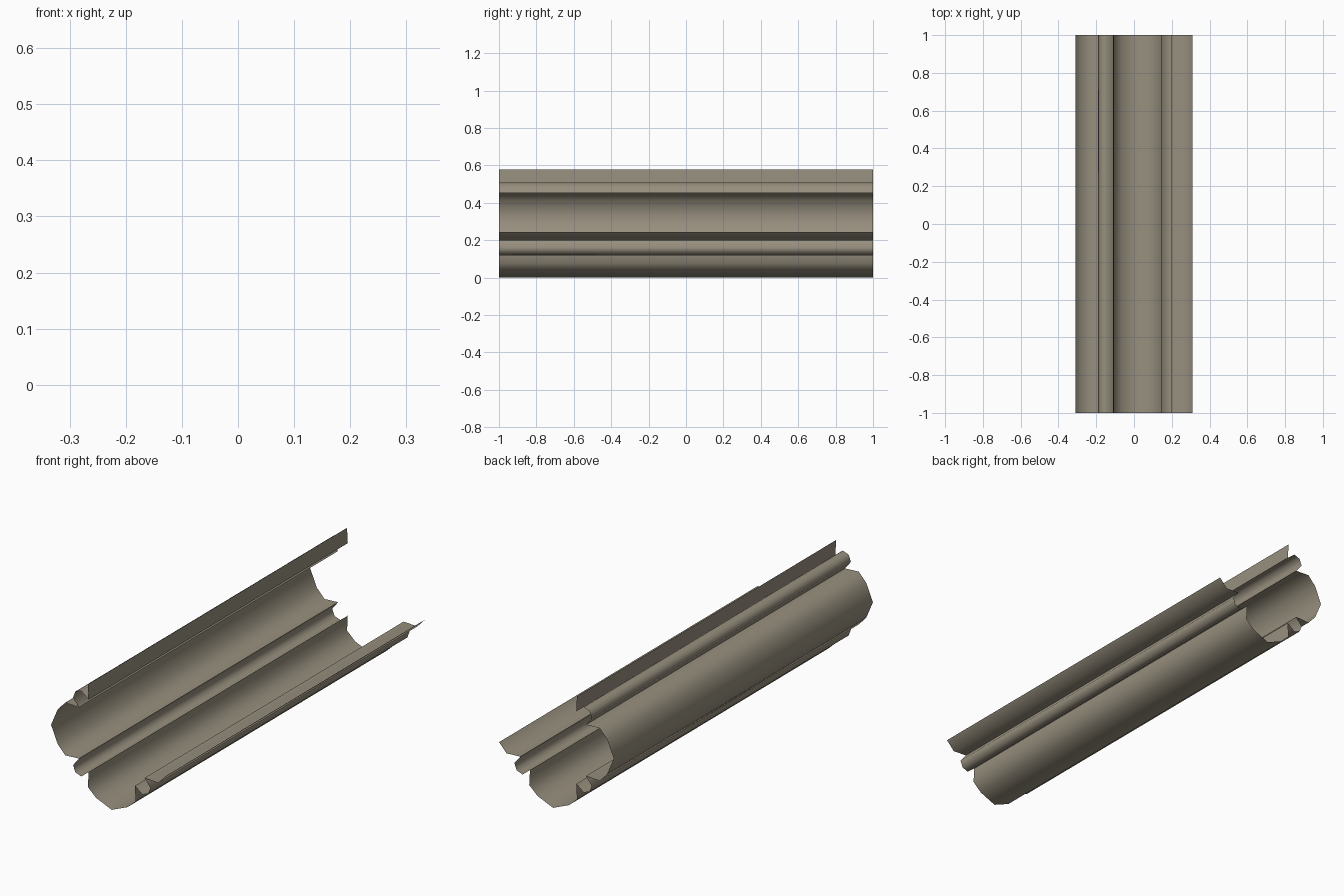
import bpy
import math

if "Cube" in bpy.data.objects:
    bpy.data.objects.remove(bpy.data.objects["Cube"])

# Centre of the four-fold clover cross-section (x, z)
CX, CZ = 0.018, 0.328

# One quarter of the section, relative to the centre:
# bottom lobe from left to right, then the small corner bead
half = [(-0.125, -0.177), (-0.129, -0.251), (-0.085, -0.292)]
lobe = half + [(0.0, -0.328)] + [(-x, z) for x, z in reversed(half)]
bead = [(0.165, -0.209), (0.197, -0.197), (0.209, -0.165)]
quarter = lobe + bead


def turned(points, deg):
    a = math.radians(deg)
    c, s = math.cos(a), math.sin(a)
    return [(x * c - z * s, x * s + z * c) for x, z in points]


# Full loop in order top, left, bottom, right; keep only the open channel part
loop = []
for deg in (180, 270, 0, 90):
    loop += turned(quarter, deg)
profile = [(CX + x, CZ + z) for x, z in loop[5:33]]
low = min(z for x, z in profile)

# Extrude the sheet along y
n = len(profile)
verts = [(x, y, z - low) for y in (-1, 1) for x, z in profile]
faces = [(i, i + 1, n + i + 1, n + i) for i in range(n - 1)]
mesh = bpy.data.meshes.new("fluted_channel")
mesh.from_pydata(verts, [], faces)
channel = bpy.data.objects.new("fluted_channel", mesh)
bpy.context.collection.objects.link(channel)

# Stone colour
stone = bpy.data.materials.new("warm grey stone")
stone.diffuse_color = (0.31, 0.275, 0.21, 1)
stone.use_nodes = True
stone.node_tree.nodes["Principled BSDF"].inputs["Base Color"].default_value = stone.diffuse_color
mesh.materials.append(stone)

# Smooth lobes, sharp creases at the beads
bpy.context.view_layer.objects.active = channel
channel.select_set(True)
bpy.ops.object.shade_smooth_by_angle(angle=math.radians(65))
